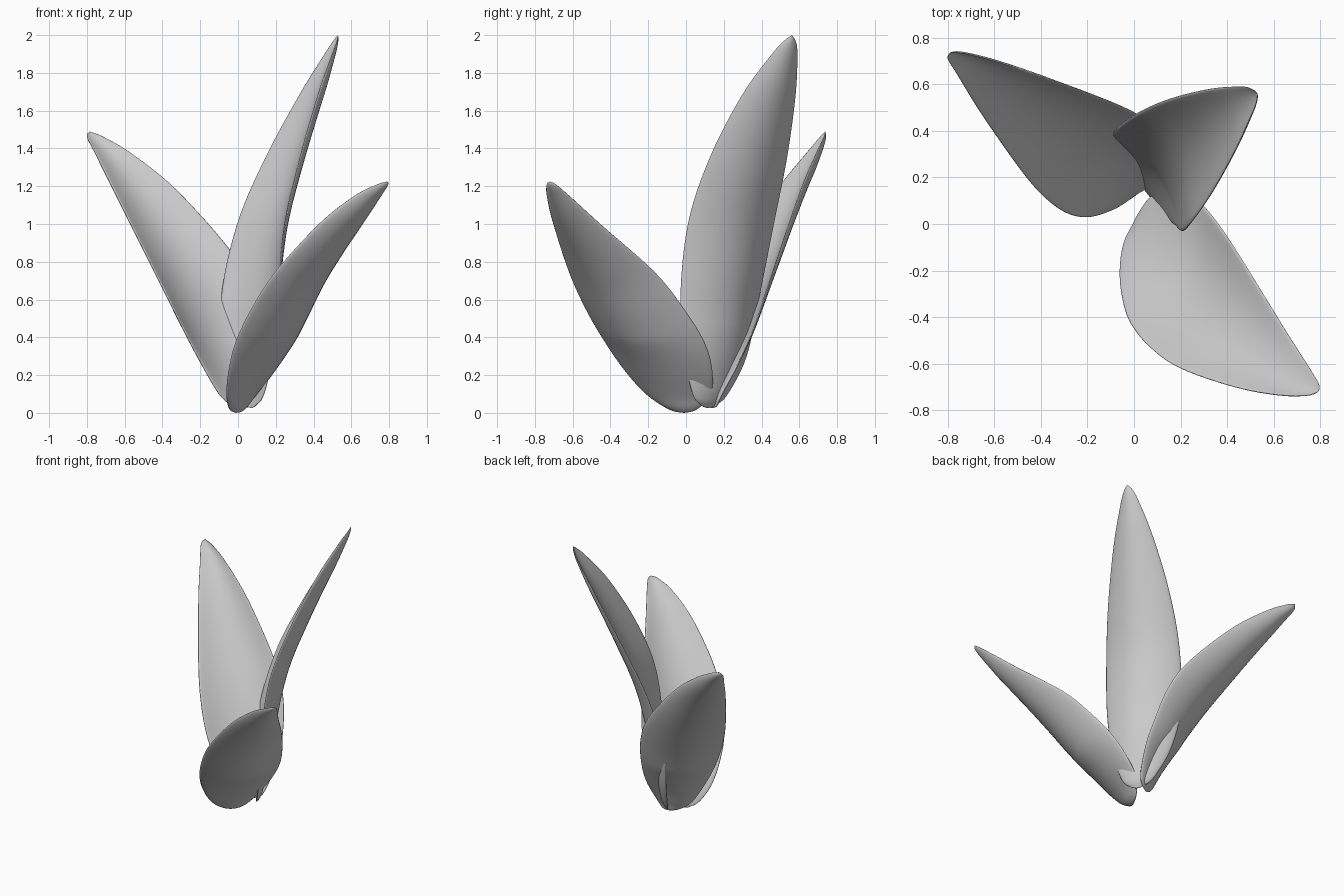
import bpy, bmesh, math
from mathutils import Vector

if "Cube" in bpy.data.objects:
    bpy.data.objects.remove(bpy.data.objects["Cube"])

grey = bpy.data.materials.new("leaf_grey")
grey.diffuse_color = (0.6, 0.6, 0.6, 1)
grey.use_nodes = True
grey.node_tree.nodes["Principled BSDF"].inputs["Base Color"].default_value = grey.diffuse_color

# Rim stations per leaf: height, one rim (x, y), opposite rim (x, y)
TALL = [(.025, .07, .115, .07, .115), (.04, .04, .155, .095, .08), (.1, .0, .22, .135, .035),
        (.3, -.06, .32, .18, -.005), (.6, -.09, .385, .21, -.03), (1, -.005, .465, .25, .01),
        (1.35, .145, .535, .33, .125), (1.68, .325, .58, .425, .295), (1.9, .46, .59, .5, .455),
        (1.97, .505, .58, .525, .52), (2, .53, .56, .53, .56)]
MIDDLE = [(.025, .03, .14, .03, .14), (.04, -.03, .1, .07, .165), (.1, -.1, .06, .1, .19),
          (.27, -.2, .03, .13, .28), (.45, -.295, .05, .115, .36), (.65, -.395, .125, .07, .43),
          (.86, -.5, .25, -.04, .5), (1.18, -.66, .48, -.325, .61), (1.37, -.755, .635, -.56, .69),
          (1.46, -.8, .71, -.71, .73), (1.49, -.785, .737, -.785, .737)]
SHORT = [(0, -.01, -.01, -.01, -.01), (.02, -.045, -.09, .03, .06), (.1, -.06, -.21, .09, .13),
         (.22, -.05, -.32, .18, .14), (.37, -.015, -.425, .275, .1), (.55, .07, -.53, .37, -.01),
         (.75, .2, -.62, .475, -.17), (1, .43, -.7, .65, -.455), (1.15, .62, -.735, .755, -.62),
         (1.21, .74, -.737, .795, -.69), (1.225, .79, -.72, .79, -.72)]


def spline(rows, t):
    """Catmull-Rom through the stations."""
    i = min(int(t), len(rows) - 2)
    f = t - i
    p = [Vector(rows[max(0, min(len(rows) - 1, i + k))]) for k in (-1, 0, 1, 2)]
    return 0.5 * (2 * p[1] + (p[2] - p[0]) * f + (2 * p[0] - 5 * p[1] + 4 * p[2] - p[3]) * f * f
                  + (3 * p[1] - p[0] - 3 * p[2] + p[3]) * f ** 3)


def leaf(name, rows, cup=0.35, thick=0.018, steps=6, ring=36):
    bm = bmesh.new()
    n = (len(rows) - 1) * steps
    stations = [spline(rows, k / steps) for k in range(n + 1)]
    mids = [Vector(((s[1] + s[3]) / 2, (s[2] + s[4]) / 2, s[0])) for s in stations]
    axis = (mids[-1] - mids[0]).normalized()
    lean = Vector((axis.x, axis.y, 0))
    loops = []
    for k in range(1, n):
        s = stations[k]
        half = Vector((s[3] - s[1], s[4] - s[2], 0)) / 2
        along = (mids[k + 1] - mids[k - 1]).normalized() + axis
        normal = half.cross(along).normalized()
        if normal.dot(lean) < 0:
            normal.negate()
        w = half.length
        t = min(thick, 0.14 * w)
        # The bowl is shallower at the base
        depth = cup * w * (0.3 + 0.7 * min(1, mids[k].z / 0.45))
        loop = []
        # Thin cupped section, bulging outward, with rounded rims
        for j in range(ring):
            a = 2 * math.pi * j / ring
            u = math.cos(a)
            off = depth * (1 - u * u) + t * math.copysign(abs(math.sin(a)) ** 0.8, math.sin(a))
            loop.append(bm.verts.new(mids[k] + half * u + normal * off))
        loops.append(loop)
    for a, b in zip(loops, loops[1:]):
        for j in range(ring):
            i = (j + 1) % ring
            bm.faces.new((a[j], a[i], b[i], b[j]))
    # Close the base and tip
    for end, loop in ((mids[0], loops[0]), (mids[-1], loops[-1])):
        v = bm.verts.new(end)
        for j in range(ring):
            bm.faces.new((v, loop[j], loop[(j + 1) % ring]))
    bmesh.ops.recalc_face_normals(bm, faces=bm.faces)
    for f in bm.faces:
        f.smooth = True
    me = bpy.data.meshes.new(name)
    bm.to_mesh(me)
    bm.free()
    me.materials.append(grey)
    bpy.context.collection.objects.link(bpy.data.objects.new(name, me))


leaf("tall_leaf", TALL)
leaf("middle_leaf", MIDDLE)
leaf("short_leaf", SHORT)
